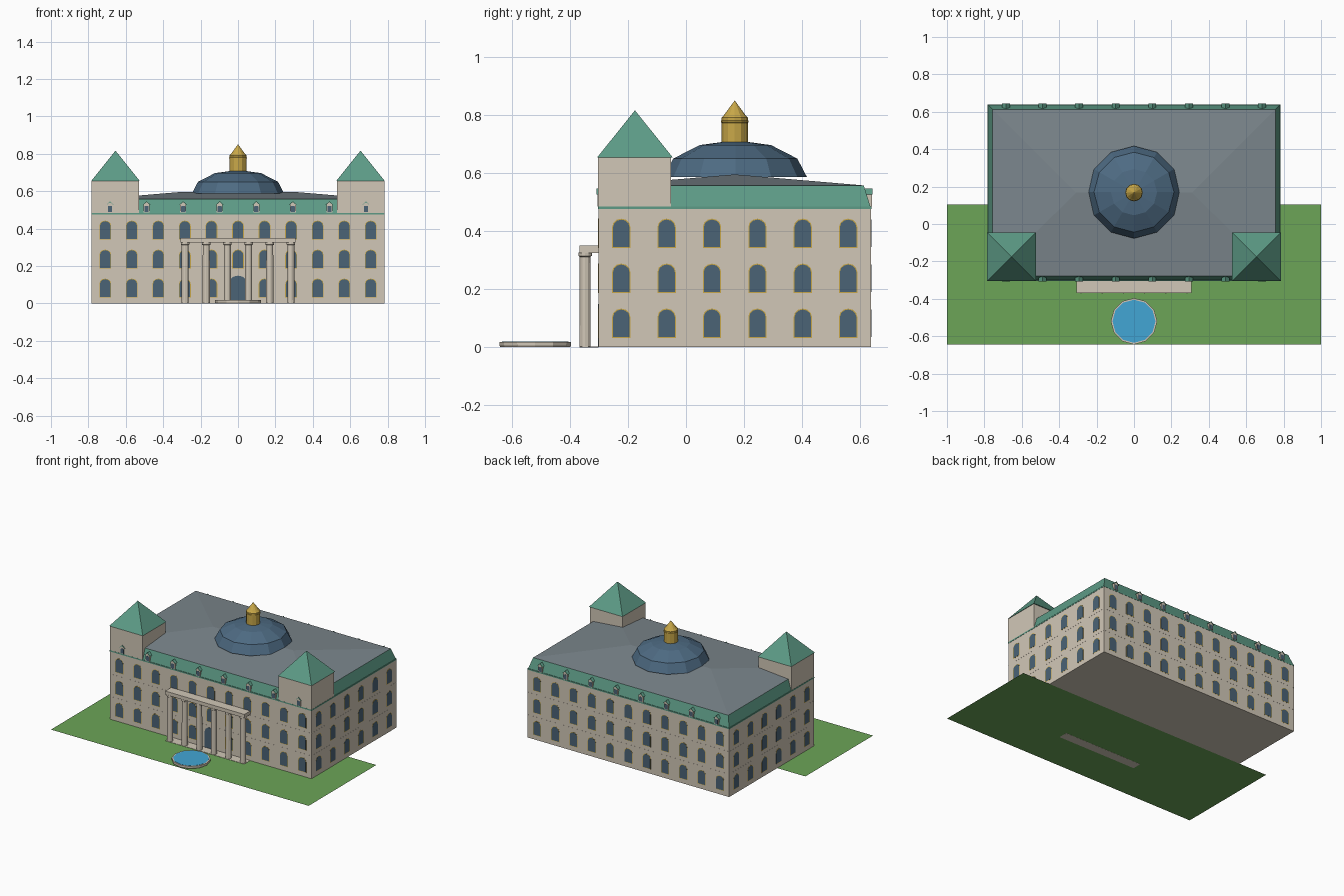
import bpy, bmesh, math
from mathutils import Matrix, Vector

if "Cube" in bpy.data.objects:
    bpy.data.objects.remove(bpy.data.objects["Cube"])


def material(name, r, g, b):
    m = bpy.data.materials.new(name)
    m.diffuse_color = (r, g, b, 1)
    m.use_nodes = True
    m.node_tree.nodes["Principled BSDF"].inputs["Base Color"].default_value = m.diffuse_color
    return m


STONE = material("beige stone", .64, .575, .475)
COPPER = material("green copper", .11, .33, .24)
SLATE = material("grey slate", .20, .24, .265)
DOME = material("blue dome metal", .075, .145, .225)
GLASS = material("dark blue glass", .07, .125, .18)
GOLD = material("gold", .58, .39, .065)
GRASS = material("grass green", .15, .375, .095)
WATER = material("pool blue", .055, .38, .66)

CY = .168            # centre of the building in y
HX, HY = .782, .470  # half size of the building


def finish(bm, name, mat):
    bmesh.ops.recalc_face_normals(bm, faces=bm.faces)
    me = bpy.data.meshes.new(name)
    bm.to_mesh(me)
    bm.free()
    me.materials.append(mat)
    ob = bpy.data.objects.new(name, me)
    bpy.context.collection.objects.link(ob)
    return ob


def box(name, mat, lo, hi, top=None):
    """Box from lo to hi; top = (x0, y0, x1, y1) gives a different upper rectangle."""
    bm = bmesh.new()
    tx0, ty0, tx1, ty1 = top or (lo[0], lo[1], hi[0], hi[1])
    a = [bm.verts.new((x, y, lo[2])) for x, y in
         ((lo[0], lo[1]), (hi[0], lo[1]), (hi[0], hi[1]), (lo[0], hi[1]))]
    b = [bm.verts.new((x, y, hi[2])) for x, y in
         ((tx0, ty0), (tx1, ty0), (tx1, ty1), (tx0, ty1))]
    bm.faces.new(a[::-1])
    bm.faces.new(b)
    for i in range(4):
        j = (i + 1) % 4
        bm.faces.new((a[i], a[j], b[j], b[i]))
    return finish(bm, name, mat)


def add_lathe(bm, profile, x, y, sides=12):
    """Closed turned shape; profile is (radius, z) from bottom to top."""
    rings = []
    for r, z in profile:
        n = sides if r > 0 else 1
        rings.append([bm.verts.new((x + r * math.cos(2 * math.pi * i / sides),
                                    y + r * math.sin(2 * math.pi * i / sides), z))
                      for i in range(n)])
    for lo, hi in zip(rings, rings[1:]):
        for i in range(sides):
            j = (i + 1) % sides
            if len(hi) == 1:
                bm.faces.new((lo[i], lo[j], hi[0]))
            else:
                bm.faces.new((lo[i], lo[j], hi[j], hi[i]))
    bm.faces.new(rings[0][::-1])
    if len(rings[-1]) > 1:
        bm.faces.new(rings[-1])


def lathe(name, mat, profile, x, y, sides=12):
    bm = bmesh.new()
    add_lathe(bm, profile, x, y, sides)
    return finish(bm, name, mat)


def add_prism(bm, outline, depth, mat4):
    """Extrude an (x, z) outline from y = 0 to y = -depth, then place it."""
    back = [bm.verts.new(mat4 @ Vector((x, 0, z))) for x, z in outline]
    front = [bm.verts.new(mat4 @ Vector((x, -depth, z))) for x, z in outline]
    bm.faces.new(back[::-1])
    bm.faces.new(front)
    for i in range(len(outline)):
        j = (i + 1) % len(outline)
        bm.faces.new((back[i], back[j], front[j], front[i]))


def arch(w, h, rise, low=0, grow=0):
    """Arched opening outline of half width w, grown outwards."""
    pts = [(-w - grow, low), (w + grow, low)]
    for i in range(7):
        a = math.pi * i / 6
        pts.append(((w + grow) * math.cos(a), h - rise + (rise + grow) * math.sin(a)))
    return pts


def wall(turn, along, out, z):
    """Placement on a wall: turn 0 front, 1 right, 2 back, 3 left."""
    return (Matrix.Translation((0, CY, 0)) @ Matrix.Rotation(turn * math.pi / 2, 4, 'Z')
            @ Matrix.Translation((along, -out, z)))


# Flat lawn
bm = bmesh.new()
bm.faces.new([bm.verts.new(p) for p in
              ((-1, -.645, 0), (1, -.645, 0), (1, .105, 0), (-1, .105, 0))])
finish(bm, "lawn", GRASS)

# Building body with slim storey bands
box("walls", STONE, (-HX, CY - HY, 0.0005), (HX, CY + HY, .482))
for i, z in enumerate((.158, .316)):
    box(f"storey_band_{i}", STONE, (-HX - .0006, CY - HY - .0006, z),
        (HX + .0006, CY + HY + .0006, z + .003))

# Arched windows on all four walls
glass, frames = bmesh.new(), bmesh.new()
for turn in range(4):
    count, step, out = ((11, .142, HY), (6, .1565, HX))[turn % 2]
    for i in range(count):
        for z in (.035, .19, .345):
            if turn == 0 and i == 5 and z < .1:
                continue
            m = wall(turn, (i - (count - 1) / 2) * step, out, z)
            add_prism(glass, arch(.028, .095, .025), .0011, m)
            add_prism(frames, arch(.028, .095, .025, -.003, .0035), .0007, m)
finish(glass, "windows", GLASS)
finish(frames, "window_frames", GOLD)

# Front door
bm = bmesh.new()
add_prism(bm, arch(.046, .148, .035), .002, wall(0, 0, HY, .001))
finish(bm, "door", GLASS)

# Mansard, eaves ledge and low hipped roof
box("eaves_ledge", COPPER, (-.7835, CY - .4715, .476), (.7835, CY + .4715, .485))
box("mansard", COPPER, (-.78, CY - .468, .485), (.78, CY + .468, .558),
    (-.757, CY - .445, .757, CY + .445))
bm = bmesh.new()
base = [bm.verts.new((x, CY + y, .558)) for x, y in
        ((-.757, -.445), (.757, -.445), (.757, .445), (-.757, .445))]
west, east = [bm.verts.new((x, CY, .596)) for x in (-.31, .31)]
for f in ((0, 1, east, west), (1, 2, east), (2, 3, west, east), (3, 0, west)):
    bm.faces.new([base[v] if isinstance(v, int) else v for v in f])
finish(bm, "hipped_roof", SLATE)

# Corner towers with pyramid roofs
for side, x in (("left", -.655), ("right", .655)):
    y = -.176
    box(f"{side}_tower", STONE, (x - .127, y - .127, .485), (x + .127, y + .124, .656))
    bm = bmesh.new()
    bmesh.ops.create_cone(bm, cap_ends=True, segments=4, radius1=.13 * math.sqrt(2),
                          radius2=0, depth=.162, matrix=Matrix.Translation((x, y, .736))
                          @ Matrix.Rotation(math.pi / 4, 4, 'Z'))
    finish(bm, f"{side}_tower_roof", COPPER)

# Gabled dormers along front and back
bodies, panes, roofs = bmesh.new(), bmesh.new(), bmesh.new()
gable = [(-.016, 0), (.016, 0), (.016, .043), (0, .056), (-.016, .043)]
cover = [(-.021, .041), (-.016, .0425), (0, .0555), (.016, .0425), (.021, .041), (0, .061)]
for turn in (0, 2):
    for i in range(8):
        x = (i - 3.5) * .1955
        add_prism(bodies, gable, .03, wall(turn, x, .443, .486))
        add_prism(panes, arch(.0115, .036, .004, .003), .001, wall(turn, x, .473, .486))
        add_prism(roofs, cover, .037, wall(turn, x, .439, .486))
finish(bodies, "dormers", STONE)
finish(panes, "dormer_panes", GLASS)
finish(roofs, "dormer_roofs", COPPER)

# Faceted dome with gold lantern
lathe("dome", DOME, [(.247 * math.cos(a), .587 + .127 * math.sin(a))
                     for a in (0, math.pi / 6, math.pi / 3)] + [(0, .714)], 0, .17)
lathe("lantern", GOLD, [(.045, .70), (.045, .774), (.047, .775), (.047, .781), (.045, .782),
                        (.045, .792), (.036, .802), (0, .851)], 0, .168)

# Portico step, columns and beam
box("portico_step", STONE, (-.305, -.367, -.0005), (.305, -.302, .002))
bm = bmesh.new()
for i in range(6):
    add_lathe(bm, [(.0195, .001), (.0185, .312), (.023, .315), (.023, .327)],
              (i - 2.5) * .1132, -.348)
finish(bm, "columns", STONE)
box("portico_beam", STONE, (-.307, -.368, .325), (.307, -.3, .35))

# Round fountain pool
lathe("pool_basin", STONE, [(.121, .001), (.124, .008), (.124, .0185)], 0, -.52)
lathe("pool_water", WATER, [(.115, .017), (.115, .0193)], 0, -.52)
